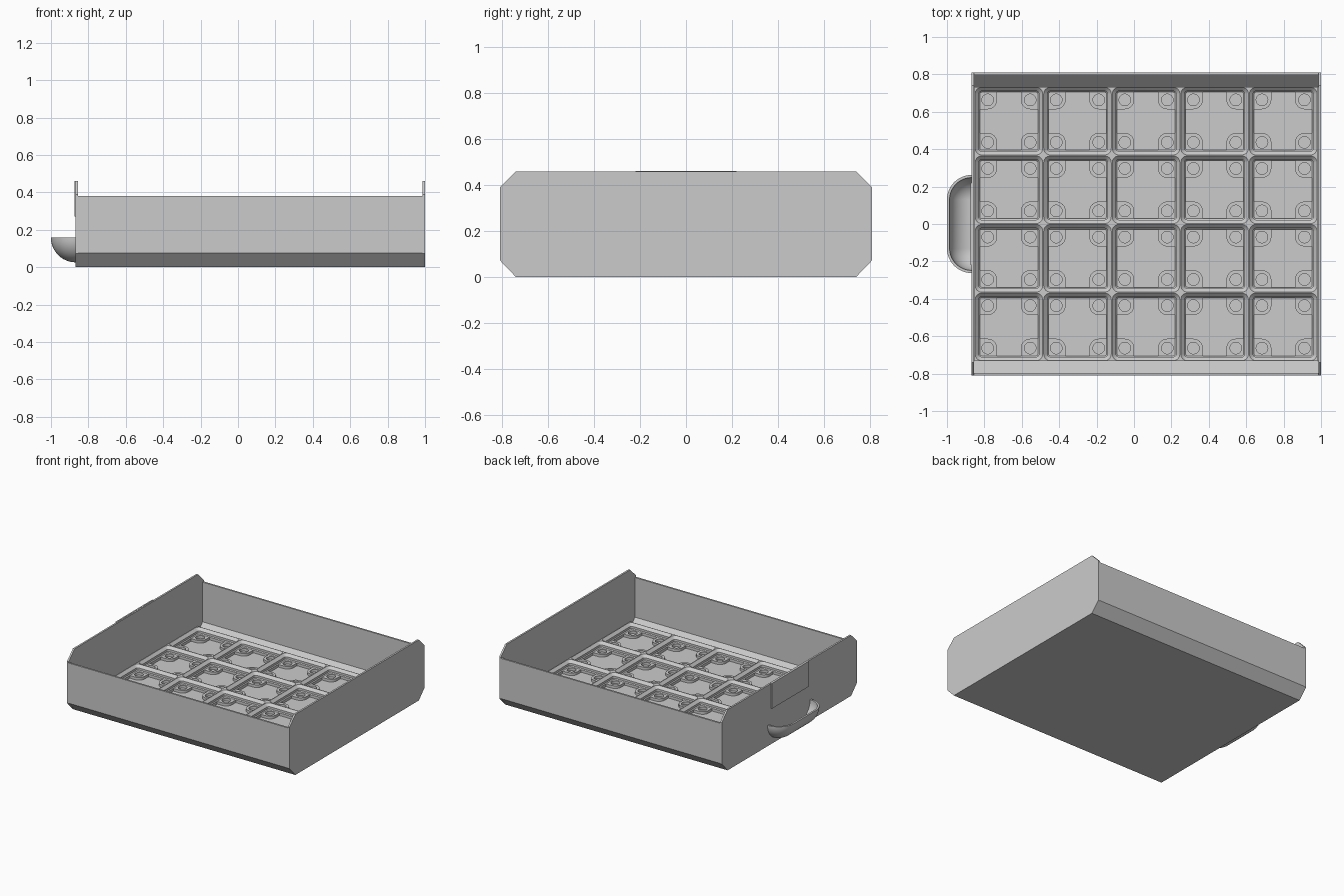
import bpy, bmesh, math

if "Cube" in bpy.data.objects:
    bpy.data.objects.remove(bpy.data.objects["Cube"])

grey = bpy.data.materials.new("plain_grey")
grey.diffuse_color = (0.6, 0.6, 0.6, 1)
grey.use_nodes = True
grey.node_tree.nodes["Principled BSDF"].inputs["Base Color"].default_value = grey.diffuse_color

X0, X1, T = -0.868, 1.0, 0.0135      # tray ends and wall thickness
FLOOR, PAD, LIP = 0.010, 0.030, 0.071  # heights of floor, magnet pads, grid top
PITCH, GRID_X = 0.3666, 0.0645


def finish(name, bm, smooth=False, recalc=False):
    bmesh.ops.remove_doubles(bm, verts=bm.verts, dist=1e-5)
    if recalc:
        bmesh.ops.recalc_face_normals(bm, faces=bm.faces)
    me = bpy.data.meshes.new(name)
    bm.to_mesh(me)
    bm.free()
    me.materials.append(grey)
    ob = bpy.data.objects.new(name, me)
    bpy.context.collection.objects.link(ob)
    if smooth:
        bpy.ops.object.select_all(action='DESELECT')
        ob.select_set(True)
        bpy.context.view_layer.objects.active = ob
        bpy.ops.object.shade_smooth_by_angle(angle=math.radians(30))
    return ob


def prism(name, profile, xa, xb):
    """Extrude a (y, z) profile along x."""
    bm = bmesh.new()
    face = bm.faces.new([bm.verts.new((xa, y, z)) for y, z in profile])
    ext = bmesh.ops.extrude_face_region(bm, geom=[face])["geom"]
    bmesh.ops.translate(bm, vec=(xb - xa, 0, 0),
                        verts=[v for v in ext if isinstance(v, bmesh.types.BMVert)])
    return finish(name, bm, recalc=True)


def skin(bm, loops, closed=True):
    """Join successive loops of points with faces, skipping collapsed corners."""
    for a, b in zip(loops, loops[1:]):
        n = len(a)
        for i in range(n if closed else n - 1):
            j = (i + 1) % n
            pts = []
            for p in (a[i], a[j], b[j], b[i]):
                if all(math.dist(p, q) > 1e-5 for q in pts):
                    pts.append(p)
            if len(pts) > 2:
                bm.faces.new([bm.verts.new(p) for p in pts])


def rounded(cx, cy, half, r, z, seg=6):
    """Counter-clockwise rounded square; r = 0 gives repeated corner points."""
    out = []
    for k, (sx, sy) in enumerate([(1, 1), (-1, 1), (-1, -1), (1, -1)]):
        for s in range(seg + 1):
            a = math.pi / 2 * (k + s / seg)
            out.append((cx + sx * (half - r) + r * math.cos(a),
                        cy + sy * (half - r) + r * math.sin(a), z))
    return out


# Tray: folded base with two chamfered long walls
side = [(0.74, 0), (0.81, 0.075), (0.81, 0.38), (0.81 - T, 0.38),
        (0.81 - T, 0.079), (0.732, FLOOR)]
prism("tray_base_and_sides", side + [(-y, z) for y, z in reversed(side)], X0 + T, X1 - T)

# Taller eight-sided end panels
octagon = [(0.74, 0), (0.81, 0.073), (0.81, 0.39), (0.74, 0.46)]
octagon += [(-y, z) for y, z in reversed(octagon)]
prism("left_end_panel", octagon, X0, X0 + T)
prism("right_end_panel", octagon, X1 - T, X1)

# Thin label plate on the left panel
prism("label_plate", [(-0.22, 0.27), (0.22, 0.27), (0.22, 0.462), (-0.22, 0.462)],
      X0 - 0.007, X0 + 0.004)

# Grid of stepped pockets: (half width, corner radius, height)
STEPS = [(PITCH / 2, 0, LIP), (0.1805, 0.034, LIP), (0.161, 0.016, LIP - 0.019),
         (0.161, 0.016, LIP - 0.035), (0.155, 0.010, PAD), (0.155, 0.010, FLOOR)]
cells = [(GRID_X + (i - 2) * PITCH, (j - 1.5) * PITCH) for i in range(5) for j in range(4)]
bm = bmesh.new()
for cx, cy in cells:
    skin(bm, [rounded(cx, cy, h, r, z) for h, r, z in STEPS])
gx, gy = 2.5 * PITCH, 2 * PITCH
skin(bm, [[(GRID_X + sx * gx, sy * gy, z) for sx, sy in ((1, 1), (-1, 1), (-1, -1), (1, -1))]
          for z in (FLOOR, LIP)])
finish("pocket_grid", bm, smooth=True)

# Magnet pads: corner blocks with round holes
N, PR, HR = 32, 0.05, 0.031


def pad_outline(cx, cy, rot, z):
    """Square block whose corner facing the cell centre is rounded."""
    out = []
    for k in range(N):
        a = 2 * math.pi * k / N
        c, s = math.cos(a), math.sin(a)
        t = PR if (c < 1e-6 and s < 1e-6) else PR / max(abs(c), abs(s))
        x, y = min(c * t, 0.0415), min(s * t, 0.0415)
        cr, sr = math.cos(rot), math.sin(rot)
        out.append((cx + x * cr - y * sr, cy + x * sr + y * cr, z))
    return out


def ring(cx, cy, rot, z):
    return [(cx + HR * math.cos(rot + 2 * math.pi * k / N),
             cy + HR * math.sin(rot + 2 * math.pi * k / N), z) for k in range(N)]


bm = bmesh.new()
for cx, cy in cells:
    for q, (sx, sy) in enumerate([(1, 1), (-1, 1), (-1, -1), (1, -1)]):
        px, py, rot = cx + sx * 0.1135, cy + sy * 0.1135, q * math.pi / 2
        skin(bm, [pad_outline(px, py, rot, FLOOR), pad_outline(px, py, rot, PAD),
                  ring(px, py, rot, PAD), ring(px, py, rot, FLOOR)])
finish("magnet_pads", bm, smooth=True)

# Scooped pull handle: hollow quarter-round shell with rounded ends
R, HZ, YC, SEG = 0.132, 0.158, 0.13, 12
arcs = [(YC, math.radians(90 + 90 * i / SEG)) for i in range(SEG + 1)]
arcs += [(-YC, math.radians(180 + 90 * i / SEG)) for i in range(SEG + 1)]
section = [(R, 90 - 90 * i / SEG) for i in range(SEG + 1)]
section += [(R - 0.014, 90 * i / SEG) for i in range(SEG + 1)]
bm = bmesh.new()
skin(bm, [[(X0 + r * math.cos(math.radians(e)) * math.cos(a),
            yc + r * math.cos(math.radians(e)) * math.sin(a),
            HZ - r * math.sin(math.radians(e))) for yc, a in arcs] for r, e in section],
     closed=False)
finish("pull_handle", bm, smooth=True)
